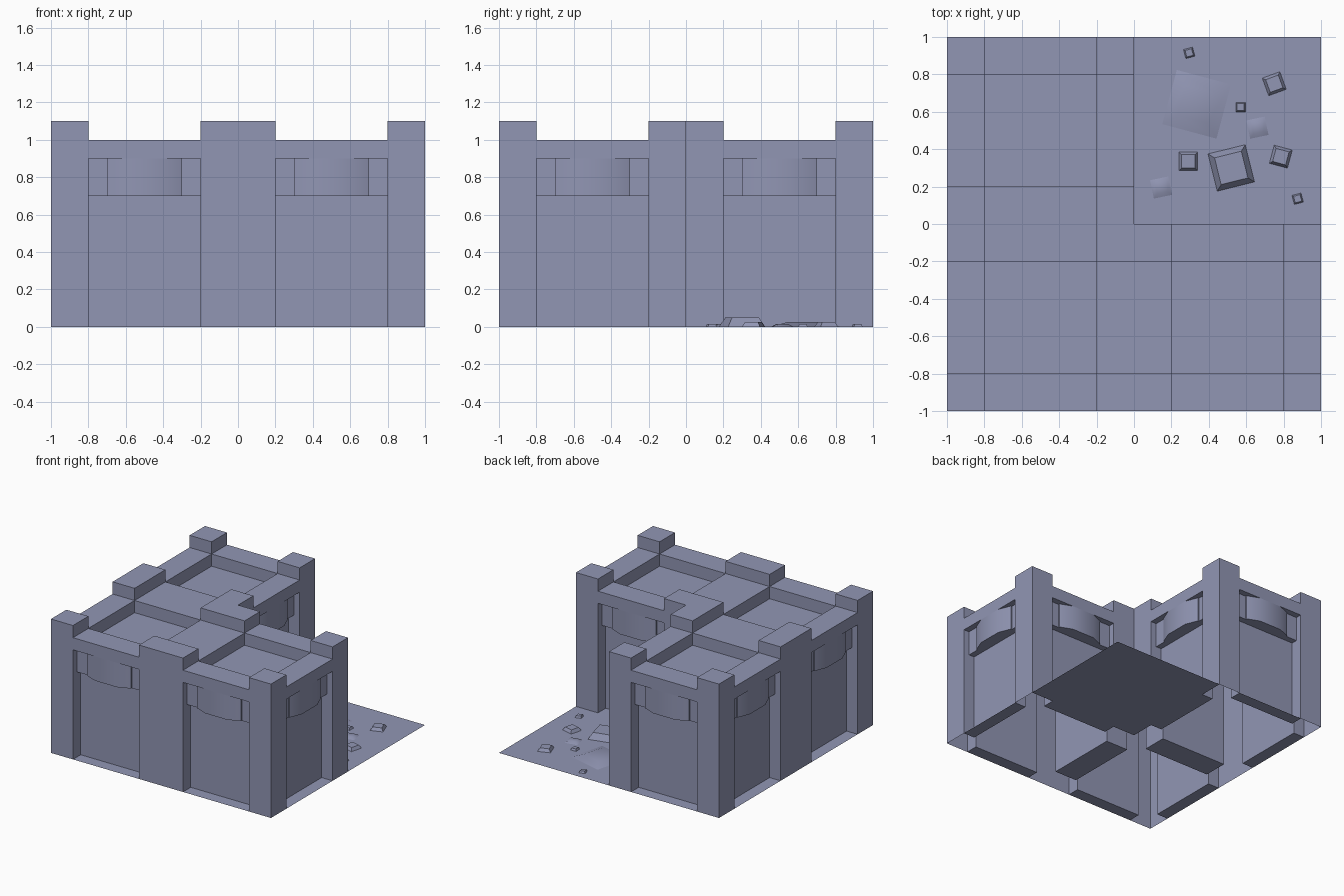
import bpy, bmesh, math
from mathutils import Vector, Matrix

if "Cube" in bpy.data.objects:
    bpy.data.objects.remove(bpy.data.objects["Cube"])

stone = bpy.data.materials.new("blue_grey_stone")
stone.diffuse_color = (0.285, 0.305, 0.455, 1)
stone.use_nodes = True
stone.node_tree.nodes["Principled BSDF"].inputs["Base Color"].default_value = stone.diffuse_color


def quad(bm, pts, normal, xf):
    """Add one flat face, turned so that it faces along normal."""
    v = [Vector(p) for p in pts]
    if (v[1] - v[0]).cross(v[2] - v[1]).dot(Vector(normal)) < 0:
        v.reverse()
    bm.faces.new([bm.verts.new(xf @ p) for p in v])


def rect_x(bm, x, y, z, s, xf):   # face across x
    quad(bm, [(x, y[0], z[0]), (x, y[1], z[0]), (x, y[1], z[1]), (x, y[0], z[1])], (s, 0, 0), xf)


def rect_y(bm, y, x, z, s, xf):   # face across y
    quad(bm, [(x[0], y, z[0]), (x[1], y, z[0]), (x[1], y, z[1]), (x[0], y, z[1])], (0, s, 0), xf)


def rect_z(bm, z, x, y, s, xf):   # level face
    quad(bm, [(x[0], y[0], z), (x[1], y[0], z), (x[1], y[1], z), (x[0], y[1], z)], (0, 0, s), xf)


def finish(name, bm, angle=None):
    bmesh.ops.remove_doubles(bm, verts=bm.verts, dist=0.0005)
    me = bpy.data.meshes.new(name)
    bm.to_mesh(me)
    bm.free()
    me.materials.append(stone)
    ob = bpy.data.objects.new(name, me)
    bpy.context.collection.objects.link(ob)
    if angle:
        bpy.ops.object.select_all(action='DESELECT')
        ob.select_set(True)
        bpy.context.view_layer.objects.active = ob
        bpy.ops.object.shade_smooth_by_angle(angle=math.radians(angle))
    return ob


blocks = [(-0.5, -0.5), (0.5, -0.5), (-0.5, 0.5)]
steps = [(0, -1), (1, 0), (0, 1), (-1, 0)]      # front, right, back, left
W = (-0.3, 0.3)
# half-width plan of the bulging stone above each panel
plan = [(-0.3, -0.4), (-0.3, -0.45), (-0.2, -0.45), (-0.2, -0.46), (-0.1, -0.5)]
plan += [(-x, y) for x, y in reversed(plan)]

walls, heads = bmesh.new(), bmesh.new()
for cx, cy in blocks:
    place = Matrix.Translation((cx, cy, 0))
    rect_z(walls, 0.9, W, W, 1, place)                           # sunken roof
    for k, (dx, dy) in enumerate(steps):
        xf = place @ Matrix.Rotation(k * math.pi / 2, 4, 'Z')
        outside = (cx + dx, cy + dy) not in blocks
        # panel, its reveals and the ledge at its foot
        rect_y(walls, -0.4, W, (0, 0.9), -1, xf)
        rect_x(walls, -0.3, (-0.5, -0.4), (0, 0.9), 1, xf)
        rect_x(walls, 0.3, (-0.5, -0.4), (0, 0.9), -1, xf)
        rect_z(walls, 0, W, (-0.5, -0.4), 1, xf)
        # lintel and roof edge
        rect_z(walls, 0.9, W, (-0.5, -0.4), -1, xf)
        rect_z(walls, 1.0, W, (-0.5, -0.3), 1, xf)
        rect_y(walls, -0.3, W, (0.9, 1.0), 1, xf)
        # raised top of the corner pillar
        rect_z(walls, 1.1, (-0.5, -0.3), (-0.5, -0.3), 1, xf)
        rect_x(walls, -0.3, (-0.5, -0.3), (1.0, 1.1), 1, xf)
        rect_y(walls, -0.3, (-0.5, -0.3), (1.0, 1.1), 1, xf)
        if not outside:
            continue
        # outer faces of pillars and lintel
        rect_y(walls, -0.5, W, (0.9, 1.0), -1, xf)
        for a, b in ((-0.5, -0.3), (0.3, 0.5)):
            rect_y(walls, -0.5, (a, b), (0, 1.1), -1, xf)
        # bulging header stone
        for (ax, ay), (bx, by) in zip(plan, plan[1:]):
            quad(heads, [(ax, ay, 0.7), (bx, by, 0.7), (bx, by, 0.9), (ax, ay, 0.9)],
                 (by - ay, ax - bx, 0), xf)
        quad(heads, [(x, y, 0.7) for x, y in plan], (0, 0, -1), xf)
# header sides: make every face point outward
bmesh.ops.remove_doubles(heads, verts=heads.verts, dist=0.0005)
bmesh.ops.recalc_face_normals(heads, faces=heads.faces)
for f in heads.faces:
    if abs(f.normal.z) > 0.9 and f.normal.z > 0:
        f.normal_flip()
finish("block_walls", walls)
finish("header_stones", heads, 40)

# floor of the open quarter
bm = bmesh.new()
rect_z(bm, 0, (0, 1), (0, 1), 1, Matrix())
finish("floor", bm)

# rubble: x, y, size, turn in degrees, height, top size ratio
rubble = [
    (0.52, 0.30, 0.205, 14, 0.05, 0.72), (0.29, 0.335, 0.10, 0, 0.025, 0.72),
    (0.785, 0.36, 0.10, -15, 0.025, 0.72), (0.75, 0.75, 0.10, 20, 0.025, 0.72),
    (0.57, 0.625, 0.05, 0, 0.015, 0.72), (0.295, 0.915, 0.05, 15, 0.015, 0.72),
    (0.875, 0.135, 0.05, 15, 0.015, 0.72), (0.335, 0.64, 0.30, -15, 0.025, 0.55),
    (0.66, 0.515, 0.10, 12, 0.015, 0.55), (0.145, 0.195, 0.10, 12, 0.015, 0.55),
]
bm = bmesh.new()
for x, y, size, turn, h, ratio in rubble:
    xf = Matrix.Translation((x, y, h / 2)) @ Matrix.Rotation(math.radians(turn + 45), 4, 'Z')
    r = size / math.sqrt(2)
    bmesh.ops.create_cone(bm, cap_ends=True, segments=4, radius1=r,
                          radius2=r * ratio, depth=h, matrix=xf)
finish("rubble", bm, 60)
